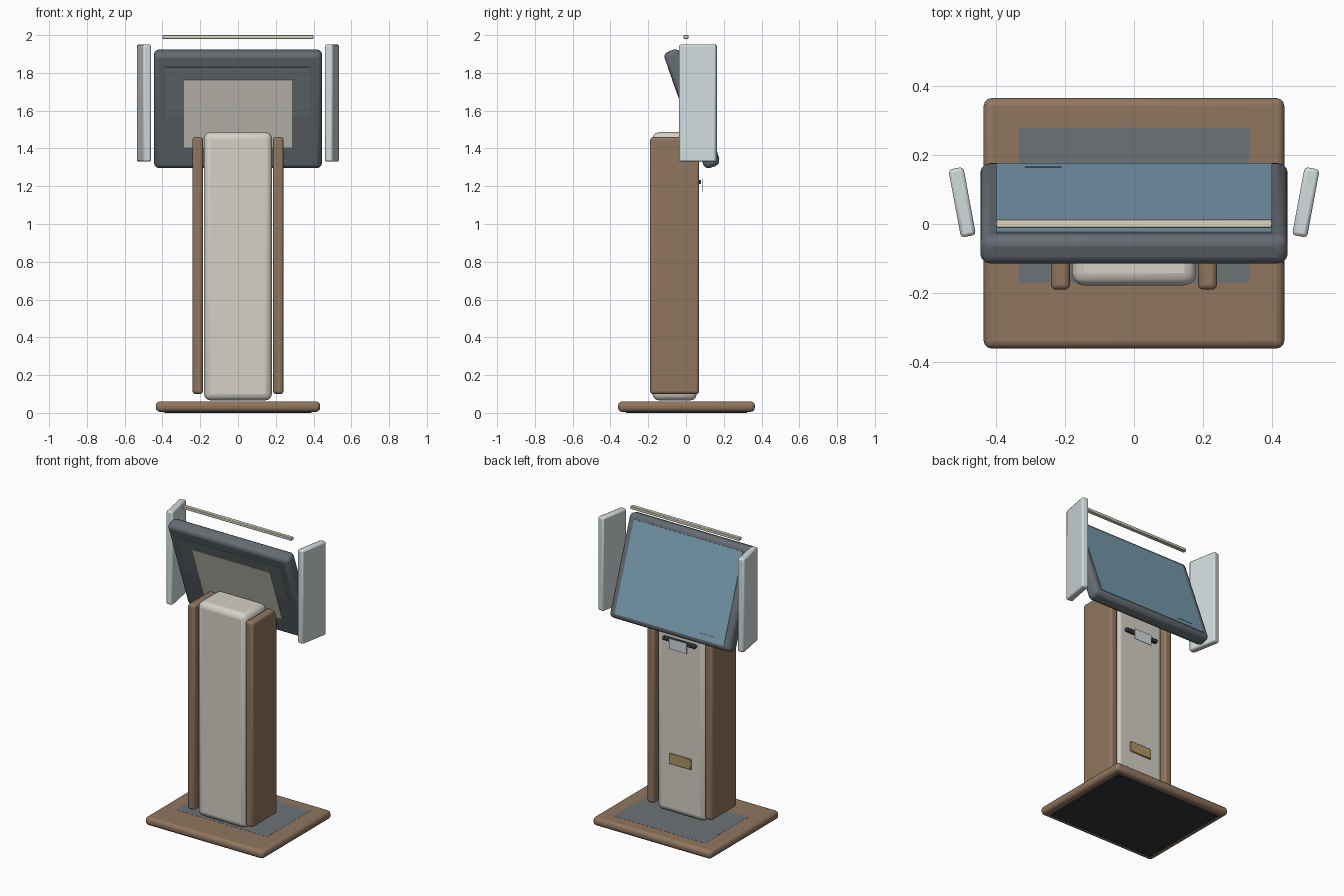
import bpy
from math import radians
from mathutils import Vector, Matrix

if "Cube" in bpy.data.objects:
    bpy.data.objects.remove(bpy.data.objects["Cube"])


def mat(name, r, g, b):
    m = bpy.data.materials.new(name)
    m.diffuse_color = (r, g, b, 1)
    m.use_nodes = True
    m.node_tree.nodes["Principled BSDF"].inputs["Base Color"].default_value = m.diffuse_color
    return m


WOOD = mat("wood", 0.28, 0.18, 0.115)
CREAM = mat("cream", 0.66, 0.64, 0.57)
SLATE = mat("slate", 0.13, 0.15, 0.17)
DARK = mat("dark", 0.03, 0.035, 0.04)
GLASS = mat("glass", 0.19, 0.33, 0.43)
PALE = mat("pale", 0.64, 0.71, 0.72)
IVORY = mat("ivory", 0.72, 0.69, 0.55)
BRASS = mat("brass", 0.42, 0.32, 0.13)
GREY = mat("grey", 0.15, 0.17, 0.18)


def box(name, center, size, material, bevel=0.0, segs=3, matrix=None):
    """Bevelled box; an optional matrix places it in a tilted frame."""
    bpy.ops.mesh.primitive_cube_add(size=1)
    ob = bpy.context.object
    ob.name = name
    ob.data.transform(Matrix.Diagonal((*size, 1)))
    ob.matrix_world = (matrix or Matrix()) @ Matrix.Translation(Vector(center))
    ob.data.materials.append(material)
    if bevel:
        m = ob.modifiers.new("bevel", "BEVEL")
        m.width = bevel
        m.segments = segs
        bpy.ops.object.shade_smooth_by_angle(angle=radians(35))
    return ob


# Base slab with underside pad and top inlay
box("base", (0, 0.002, 0.033), (0.87, 0.725, 0.055), WOOD, 0.022)
box("base_pad", (0, 0.002, 0.006), (0.78, 0.64, 0.012), DARK)
box("base_inlay", (0, 0.055, 0.0602), (0.67, 0.45, 0.002), GREY)

# Column and its two wooden cheeks
box("column", (0, -0.06, 0.776), (0.36, 0.235, 1.42), CREAM, 0.035)
for side, label in ((-1, "left"), (1, "right")):
    box(f"{label}_cheek", (side * 0.213, -0.06, 0.78), (0.055, 0.26, 1.36), WOOD, 0.015)

# Tilted display, built in its own frame (local y is thickness, z is height)
tilt = Matrix.Translation((0, 0.031, 1.61)) @ Matrix.Rotation(radians(20), 4, "X")
box("display_housing", (0, 0, 0), (0.89, 0.088, 0.655), SLATE, 0.028, 3, tilt)
box("screen", (0, 0.044, -0.005), (0.80, 0.006, 0.585), GLASS, 0, 1, tilt)
box("screen_mark", (-0.263, 0.0475, -0.262), (0.105, 0.002, 0.004), SLATE, 0, 1, tilt)
box("display_back_panel", (0, -0.044, 0.11), (0.76, 0.002, 0.28), GREY, 0, 1, tilt)
box("mount_plate", (0, -0.045, -0.01), (0.57, 0.003, 0.38), CREAM, 0, 1, tilt)

# Privacy wings, splayed outward toward the user
for side, label in ((-1, "left"), (1, "right")):
    frame = Matrix.Translation((side * 0.4975, 0.063, 1.64)) @ Matrix.Rotation(radians(-10.5 * side), 4, "Z")
    box(f"{label}_wing", (0, 0, 0), (0.044, 0.2, 0.62), PALE, 0.01, 2, frame)

# Light bar above the display
box("light_bar", (0, 0.001, 1.99), (0.80, 0.026, 0.02), IVORY, 0.003, 1)

# Receipt slot with paper, and service plate on the back of the column
box("receipt_slot", (0, 0.066, 1.223), (0.24, 0.028, 0.022), DARK, 0.006, 2)
box("receipt_paper", (0, 0.085, 1.205), (0.13, 0.003, 0.07), PALE)
box("service_plate", (0, 0.06, 0.43), (0.16, 0.012, 0.07), BRASS, 0.003, 1)
